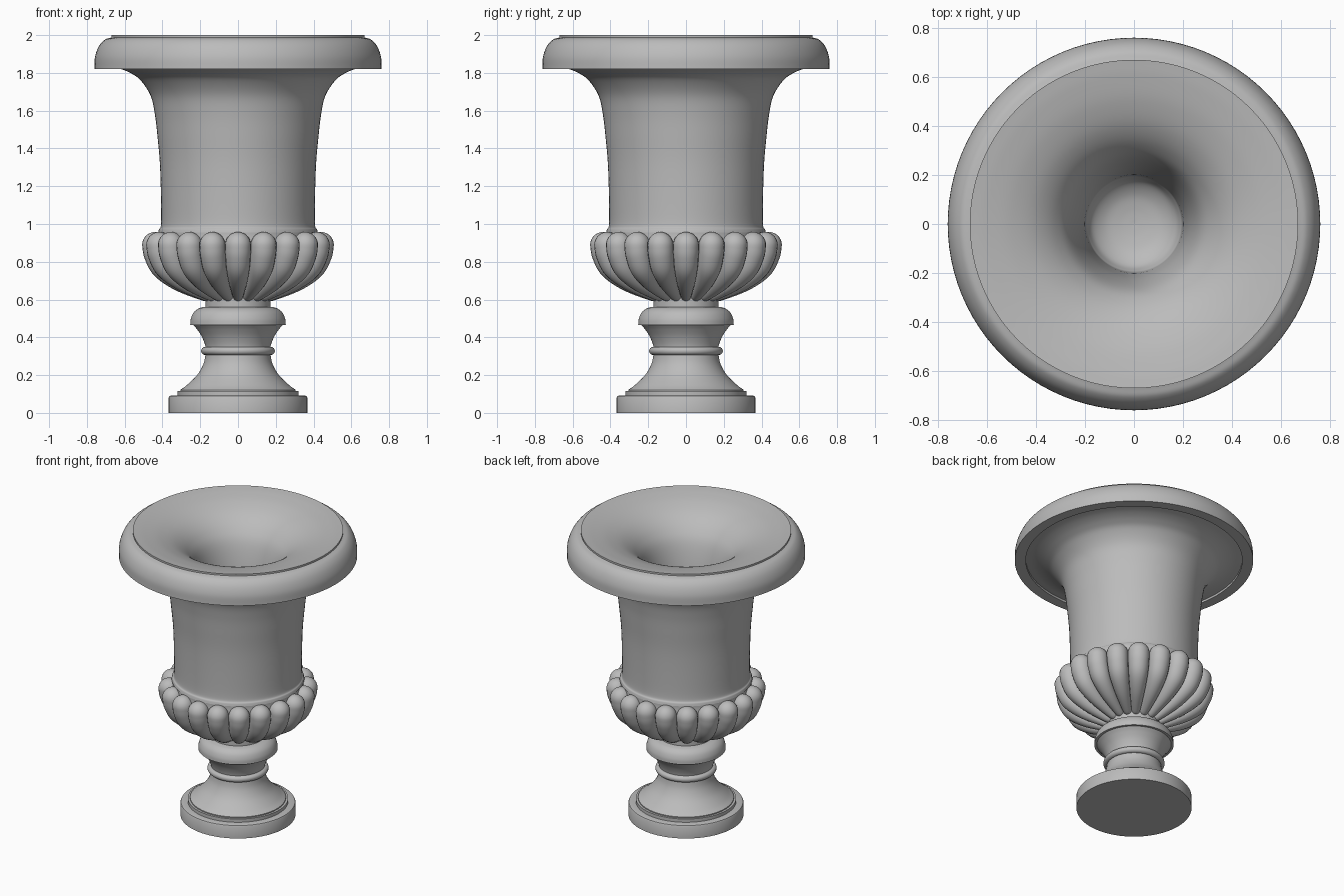
import bpy, bmesh, math
from mathutils import Vector, Matrix

cube = bpy.data.objects.get("Cube")
if cube:
    bpy.data.objects.remove(cube, do_unlink=True)

stone = bpy.data.materials.new("grey_stone")
stone.use_nodes = True
GREY = (0.5, 0.5, 0.5, 1)
stone.diffuse_color = GREY
stone.node_tree.nodes["Principled BSDF"].inputs["Base Color"].default_value = GREY

SEGMENTS = 96
LOBES = 20


def smooth_path(points, steps=6):
    """Catmull-Rom curve through the points."""
    pts = [Vector(p) for p in points]
    ext = [2 * pts[0] - pts[1]] + pts + [2 * pts[-1] - pts[-2]]
    out = []
    for a, b, c, d in zip(ext, ext[1:], ext[2:], ext[3:]):
        for i in range(steps):
            t = i / steps
            out.append(0.5 * (2 * b + (c - a) * t + (2 * a - 5 * b + 4 * c - d) * t ** 2
                              + (3 * b - a - 3 * c + d) * t ** 3))
    return out + [pts[-1]]


def finish(name, bm, angle=35):
    bmesh.ops.remove_doubles(bm, verts=bm.verts, dist=0.0001)
    bmesh.ops.recalc_face_normals(bm, faces=bm.faces)
    mesh = bpy.data.meshes.new(name)
    bm.to_mesh(mesh)
    bm.free()
    mesh.materials.append(stone)
    ob = bpy.data.objects.new(name, mesh)
    bpy.context.collection.objects.link(ob)
    bpy.ops.object.select_all(action='DESELECT')
    bpy.context.view_layer.objects.active = ob
    ob.select_set(True)
    bpy.ops.object.shade_smooth_by_angle(angle=math.radians(angle))
    return ob


def lathe(name, profile):
    """Turn an (r, z) profile around the z axis."""
    bm = bmesh.new()
    verts = [bm.verts.new((p[0], 0, p[1])) for p in profile]
    edges = [bm.edges.new(pair) for pair in zip(verts, verts[1:])]
    bmesh.ops.spin(bm, geom=verts + edges, cent=(0, 0, 0), axis=(0, 0, 1),
                   angle=math.tau, steps=SEGMENTS)
    finish(name, bm)


# Round plinth with a softened top edge and a small step
lathe("plinth", [(0, 0), (.367, 0), (.367, .082), (.363, .089), (.355, .092), (.31, .092)])
lathe("foot_step", [(.34, .09), (.32, .092), (.32, .115), (.29, .115)])

# Waisted stem between plinth and knob
lathe("stem", [(.305, .112), (.305, .122)] + smooth_path(
    [(.305, .122), (.27, .148), (.217, .2), (.185, .254), (.173, .305),
     (.172, .35), (.19, .4), (.215, .44), (.237, .466)]))

# Collar ring around the stem
lathe("stem_collar", [(.172 + .023 * math.cos(a), .328 + .022 * math.sin(a))
                      for a in [math.tau * i / 20 for i in range(21)]])

# Rounded knob and neck below the bowl
lathe("stem_knob", [(.225, .466), (.253, .466)] + smooth_path(
    [(.253, .466), (.25, .498), (.236, .53), (.212, .551), (.185, .56)]) + [(.172, .56)])
lathe("neck", [(.172, .555), (.172, .62), (0, .62)])

# Centre line shared by the bowl core and its lobes, top to bottom
LOBE_LINE = [(.439, .889), (.43, .837), (.395, .765), (.309, .692), (.192, .627), (.16, .617)]
line = smooth_path(LOBE_LINE)
lathe("bowl_core", [(.42, .965), (.418, .92)] + [(p.x * .97, p.y + .004) for p in line])

# Tapering lobes around the bowl, each with a domed top
width = math.sin(math.pi / LOBES)
top_r = line[0].x * width
rings = [(line[0] + Vector((0, top_r * math.sin(a))), Vector((0, -1)), top_r * math.cos(a))
         for a in [math.pi / 2 * (1 - i / 8) * .999 for i in range(8)]]
for i, p in enumerate(line):
    tangent = line[min(i + 1, len(line) - 1)] - line[max(i - 1, 0)]
    rings.append((p, tangent.normalized() if i else Vector((0, -1)), p.x * width))

bm = bmesh.new()
SIDES = 20
for n in range(LOBES):
    turn = Matrix.Rotation(math.tau * n / LOBES, 3, 'Z')
    previous = None
    for centre, tangent, radius in rings:
        out = Vector((-tangent.y, 0, tangent.x))
        mid = Vector((centre.x, 0, centre.y))
        ring = []
        for k in range(SIDES):
            a = math.tau * k / SIDES
            offset = out * math.cos(a) + Vector((0, math.sin(a), 0))
            ring.append(bm.verts.new(turn @ (mid + offset * radius)))
        if previous:
            for k in range(SIDES):
                j = (k + 1) % SIDES
                bm.faces.new((previous[k], previous[j], ring[j], ring[k]))
        else:
            bm.faces.new(ring)
        previous = ring
    bm.faces.new(previous)
finish("bowl_lobes", bm, 50)

# Tall body flaring out under the rim
lathe("body", smooth_path(
    [(.423, .955), (.418, .972), (.408, .995), (.407, 1.1), (.413, 1.31), (.426, 1.46),
     (.44, 1.58), (.463, 1.68), (.515, 1.76), (.565, 1.797), (.625, 1.822), (.69, 1.835)]))

# Overhanging rolled rim with a thin raised lip
lathe("rim", [(.69, 1.835), (.69, 1.82), (.76, 1.82)] + smooth_path(
    [(.76, 1.82), (.757, 1.885), (.737, 1.94), (.706, 1.975), (.67, 1.988)])
    + [(.67, 2.0)])

# Funnel-shaped inside with a rounded floor
lathe("inside", smooth_path(
    [(.67, 2.0), (.6, 1.99), (.5, 1.967), (.4, 1.925), (.32, 1.86), (.265, 1.77),
     (.225, 1.6), (.205, 1.4), (.195, 1.2)]) + smooth_path(
    [(.195, 1.2), (.17, 1.15), (.12, 1.115), (.06, 1.1), (0, 1.095)]))
